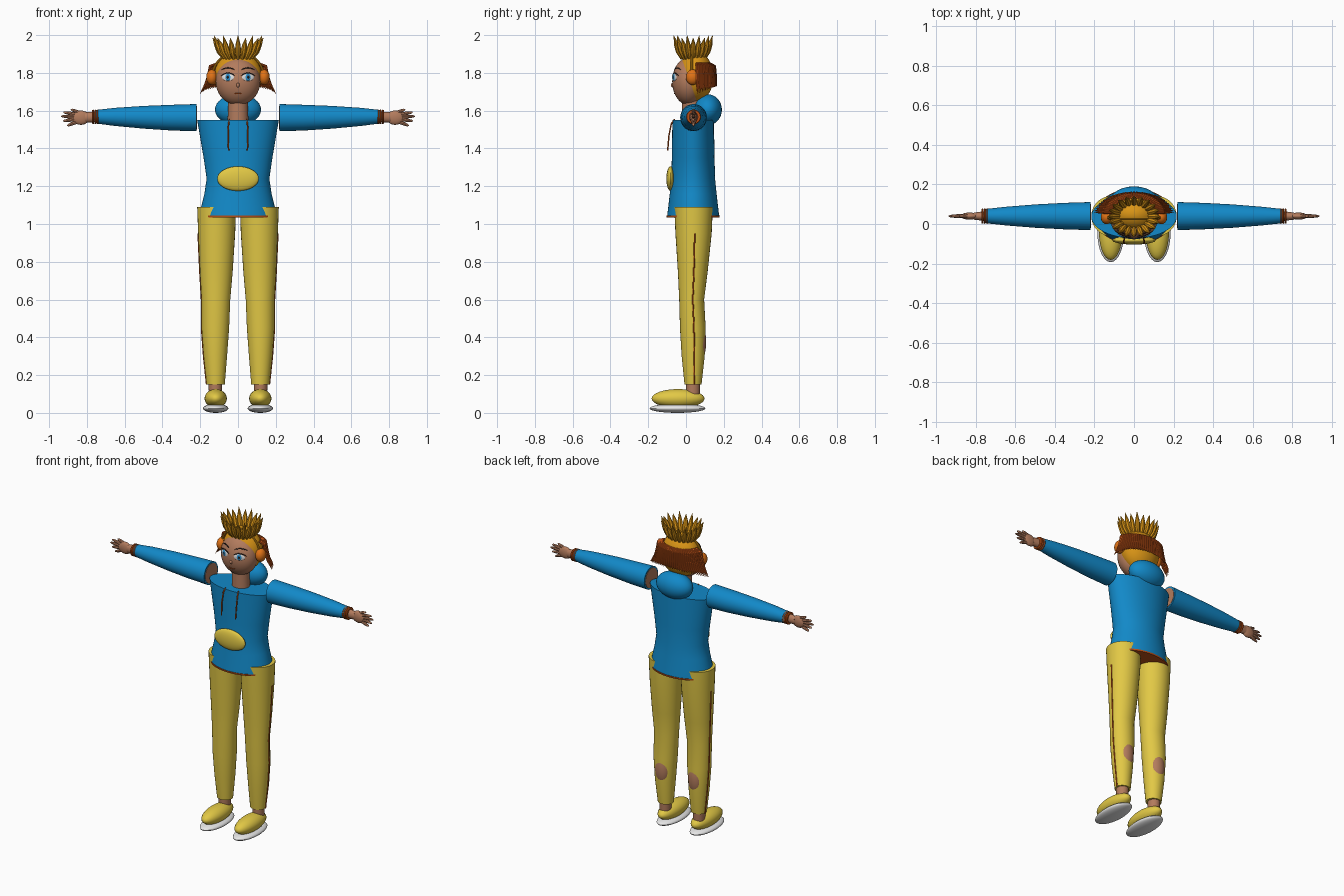
import bpy, bmesh
from math import sin, cos, pi, radians
from mathutils import Matrix, Vector

cube = bpy.data.objects.get("Cube")
if cube:
    bpy.data.objects.remove(cube, do_unlink=True)
parts = []


def material(name, rgb):
    m = bpy.data.materials.new(name)
    m.use_nodes = True
    m.diffuse_color = (*rgb, 1)
    bsdf = next(n for n in m.node_tree.nodes if n.type == 'BSDF_PRINCIPLED')
    bsdf.inputs["Base Color"].default_value = (*rgb, 1)
    return m


BLUE = material("hoodie blue", (0.006, 0.25, 0.58))
YELLOW = material("trouser yellow", (0.76, 0.58, 0.06))
GOLD = material("golden hair", (0.70, 0.30, 0.008))
RUST = material("rust trim", (0.50, 0.08, 0.008))
ORANGE = material("ear orange", (0.75, 0.17, 0.008))
SKIN = material("skin", (0.45, 0.20, 0.11))
WHITE = material("white", (0.8, 0.8, 0.8))
IRIS = material("iris blue", (0.03, 0.30, 0.65))
DARK = material("dark", (0.015, 0.01, 0.01))


def add(name, mesh, mat):
    mesh.materials.clear()
    mesh.materials.append(mat)
    ob = bpy.data.objects.new(name, mesh)
    bpy.context.collection.objects.link(ob)
    parts.append(ob)
    return ob


def from_bmesh(name, bm, mat):
    bmesh.ops.recalc_face_normals(bm, faces=bm.faces)
    mesh = bpy.data.meshes.new(name)
    bm.to_mesh(mesh)
    bm.free()
    return add(name, mesh, mat)


def ball(name, loc, size, mat, turn=0, seg=32):
    """Ellipsoid, optionally turned about z."""
    bm = bmesh.new()
    mtx = Matrix.Translation(loc) @ Matrix.Rotation(turn, 4, 'Z') @ Matrix.Diagonal((*size, 1))
    bmesh.ops.create_uvsphere(bm, u_segments=seg, v_segments=seg // 2, radius=1, matrix=mtx)
    return from_bmesh(name, bm, mat)


def loft(name, rings, mat, along_x=0, seg=32):
    """Capped elliptical rings: (height, centre, width radius, centre y, depth radius).
    along_x = 1 or -1 lays the height along that side's x axis."""
    bm = bmesh.new()
    loops = []
    for t, c, rx, cy, ry in rings:
        loop = []
        for i in range(seg):
            a = 2 * pi * i / seg
            u, y = c + rx * cos(a), cy + ry * sin(a)
            loop.append(bm.verts.new((along_x * t, y, u) if along_x else (u, y, t)))
        loops.append(loop)
    for lo, hi in zip(loops, loops[1:]):
        for i in range(seg):
            j = (i + 1) % seg
            bm.faces.new((lo[i], lo[j], hi[j], hi[i]))
    bm.faces.new(loops[0])
    bm.faces.new(loops[-1])
    return from_bmesh(name, bm, mat)


def strands(name, paths, radii, mat, res=2):
    """Tapered tubes, one per path."""
    cu = bpy.data.curves.new(name, 'CURVE')
    cu.dimensions = '3D'
    cu.bevel_depth = 1
    cu.bevel_resolution = res
    cu.use_fill_caps = True
    for path in paths:
        sp = cu.splines.new('POLY')
        sp.points.add(len(path) - 1)
        for k, (pt, co) in enumerate(zip(sp.points, path)):
            pt.co = (*co, 1)
            pt.radius = radii[min(k, len(radii) - 1)]
    tmp = bpy.data.objects.new(name + "_path", cu)
    bpy.context.collection.objects.link(tmp)
    dg = bpy.context.evaluated_depsgraph_get()
    mesh = bpy.data.meshes.new_from_object(tmp.evaluated_get(dg))
    bpy.data.objects.remove(tmp, do_unlink=True)
    return add(name, mesh, mat)


# Hoodie body, hem, hood, pocket and drawstrings
loft("hoodie_body", [(1.04, 0, 0.20, 0.038, 0.138), (1.09, 0, 0.195, 0.038, 0.132),
                     (1.16, 0, 0.178, 0.038, 0.124), (1.24, 0, 0.166, 0.038, 0.116),
                     (1.35, 0, 0.182, 0.038, 0.113), (1.55, 0, 0.216, 0.038, 0.110)], BLUE, seg=48)
loft("hoodie_hem", [(1.035, 0, 0.201, 0.038, 0.140), (1.045, 0, 0.202, 0.038, 0.141)], RUST, seg=48)
ball("hood", (0, 0.115, 1.605), (0.122, 0.075, 0.082), BLUE)
ball("front_pocket", (0, -0.082, 1.24), (0.11, 0.022, 0.065), YELLOW)
strands("drawstrings", [[(s * 0.045, -0.06, 1.555), (s * 0.05, -0.078, 1.53),
                         (s * 0.052, -0.09, 1.47), (s * 0.05, -0.097, 1.39)] for s in (-1, 1)],
        [0.004], RUST)

# Neck and head
loft("neck", [(1.54, 0, 0.055, 0.03, 0.05), (1.66, 0, 0.052, 0.03, 0.05)], SKIN)
ball("head", (0, 0.015, 1.755), (0.118, 0.088, 0.126), SKIN, seg=48)
ball("hair_cap", (0, 0.05, 1.78), (0.126, 0.095, 0.135), GOLD, seg=48)


def face_y(x, z):
    return 0.015 - 0.088 * max(0, 1 - (x / 0.118) ** 2 - ((z - 1.755) / 0.126) ** 2) ** 0.5


# Eyes, lashes, brows, nose and mouth
lines = []
for side, s in (("left", 1), ("right", -1)):
    x, z, turn = s * 0.053, 1.777, s * radians(21)
    y = face_y(x, z)
    for part, size, lift, mat in (("eye_white", (0.034, 0.004, 0.020), 0, WHITE),
                                  ("iris", (0.017, 0.004, 0.019), 0.0015, IRIS),
                                  ("pupil", (0.008, 0.004, 0.010), 0.003, DARK)):
        ball(f"{side}_{part}", (x, y - lift, z), size, mat, turn, 20)
    for height, rise, wide in ((1.785, 0.014, 0.037), (1.817, 0.010, 0.034)):
        path = []
        for k in range(7):
            u = k / 3 - 1
            px, pz = x + u * wide, height + rise * (1 - u * u)
            path.append((px, face_y(px, pz) - 0.002, pz))
        lines.append(path)
strands("lashes_and_brows", lines, [0.001, 0.0025, 0.003, 0.003, 0.003, 0.0025, 0.001], DARK)
ball("nose", (0, face_y(0, 1.735), 1.735), (0.009, 0.008, 0.012), SKIN, seg=16)
strands("mouth", [[(u * 0.02, face_y(u * 0.02, 1.69) - 0.001, 1.69 + 0.003 * u * u)
                   for u in (-1, -0.5, 0, 0.5, 1)]], [0.0022], RUST)

# Crown of pointed hair tufts
tufts = []
for i in range(20):
    a = 2 * pi * i / 20
    tip = 1.985 + 0.013 * (i % 2)
    tufts.append([(rx * cos(a), 0.038 + ry * sin(a), z) for rx, ry, z in
                  ((0.072, 0.058, 1.875), (0.098, 0.076, 1.915),
                   (0.114, 0.089, 1.95), (0.134, 0.103, tip))])
strands("hair_tufts", tufts, [0.009, 0.0165, 0.013, 0.001], GOLD)

# Fringe of fine strands around the back and sides
fringe = []
for i in range(37):
    a = radians(5 + 170 * i / 36)
    drop = 0.045 * sin(a)
    fringe.append([(rx * cos(a), 0.05 + ry * sin(a), z) for rx, ry, z in
                   ((0.112, 0.078, 1.85), (0.148, 0.102, 1.835), (0.158, 0.106, 1.78),
                    (0.172, 0.108, 1.74), (0.202, 0.112, 1.685 + drop))])
strands("hair_fringe", fringe, [0.006, 0.008, 0.008, 0.007, 0.001], RUST)

# Head band with ear pads
strands("head_band", [[(0.136 * cos(pi * k / 24), 0.03, 1.775 + 0.137 * sin(pi * k / 24))
                       for k in range(25)]], [0.006], GOLD)

LEG = [(0.15, 0.118, 0.048, 0.037, 0.045), (0.30, 0.120, 0.062, 0.038, 0.061),
       (0.45, 0.120, 0.073, 0.036, 0.068), (0.60, 0.117, 0.076, 0.030, 0.066),
       (0.75, 0.115, 0.087, 0.036, 0.079), (0.95, 0.113, 0.098, 0.040, 0.096),
       (1.09, 0.113, 0.103, 0.040, 0.102)]

for side, s in (("left", 1), ("right", -1)):
    ball(side + "_ear_pad", (s * 0.138, 0.035, 1.777), (0.03, 0.036, 0.041), ORANGE)

    # Sleeve, shoulder end and cuff
    loft(side + "_sleeve", [(0.22, 1.563, 0.072, 0.04, 0.071), (0.35, 1.563, 0.068, 0.04, 0.067),
                            (0.50, 1.565, 0.060, 0.04, 0.059), (0.65, 1.567, 0.048, 0.04, 0.047),
                            (0.75, 1.568, 0.036, 0.04, 0.036)], BLUE, s)
    loft(side + "_shoulder", [(0.218, 1.563, 0.062, 0.04, 0.061), (0.24, 1.563, 0.062, 0.04, 0.061)],
         SKIN, s)
    for k in range(3):
        t = 0.738 + k * 0.012
        loft(f"{side}_cuff_band_{k + 1}", [(t, 1.567, 0.036, 0.04, 0.036),
                                           (t + 0.005, 1.567, 0.039, 0.04, 0.039),
                                           (t + 0.010, 1.567, 0.036, 0.04, 0.036)], RUST, s)

    # Hand
    loft(side + "_wrist", [(0.76, 1.567, 0.028, 0.04, 0.024), (0.81, 1.564, 0.027, 0.04, 0.018)], SKIN, s)
    ball(side + "_palm", (s * 0.832, 0.04, 1.563), (0.046, 0.018, 0.038), SKIN)
    fingers = []
    for x0, z0, x1, z1 in ((0.83, 1.585, 0.885, 1.607), (0.86, 1.58, 0.925, 1.592),
                           (0.86, 1.568, 0.938, 1.57), (0.86, 1.555, 0.926, 1.545),
                           (0.85, 1.542, 0.905, 1.52)):
        a, b = Vector((s * x0, 0.04, z0)), Vector((s * x1, 0.04, z1))
        fingers.append([a, a.lerp(b, 0.6), a.lerp(b, 0.9), b])
    strands(side + "_fingers", fingers, [0.011, 0.009, 0.006, 0.002], SKIN)

    # Trouser leg, side stripe and calf showing through
    loft(side + "_trouser_leg", [(z, s * c, rx, cy, ry) for z, c, rx, cy, ry in LEG], YELLOW)
    stripe = [(s * (c + rx), cy + 0.006, z) for z, c, rx, cy, ry in LEG[:-1]]
    strands(side + "_side_stripe", [stripe], [0.004], RUST)
    ball(side + "_calf", (s * 0.118, 0.064, 0.375), (0.05, 0.043, 0.11), SKIN)

    # Ankle and shoe
    loft(side + "_ankle", [(0.09, s * 0.12, 0.034, 0.037, 0.036), (0.16, s * 0.12, 0.036, 0.037, 0.038)], SKIN)
    ball(side + "_shoe", (s * 0.118, -0.042, 0.076), (0.059, 0.14, 0.05), YELLOW)
    ball(side + "_sole", (s * 0.118, -0.045, 0.024), (0.067, 0.148, 0.024), WHITE)

# Smooth shading with sharp edges kept
bpy.ops.object.select_all(action='DESELECT')
for ob in parts:
    ob.select_set(True)
bpy.context.view_layer.objects.active = parts[0]
bpy.ops.object.shade_smooth_by_angle(angle=radians(40))
